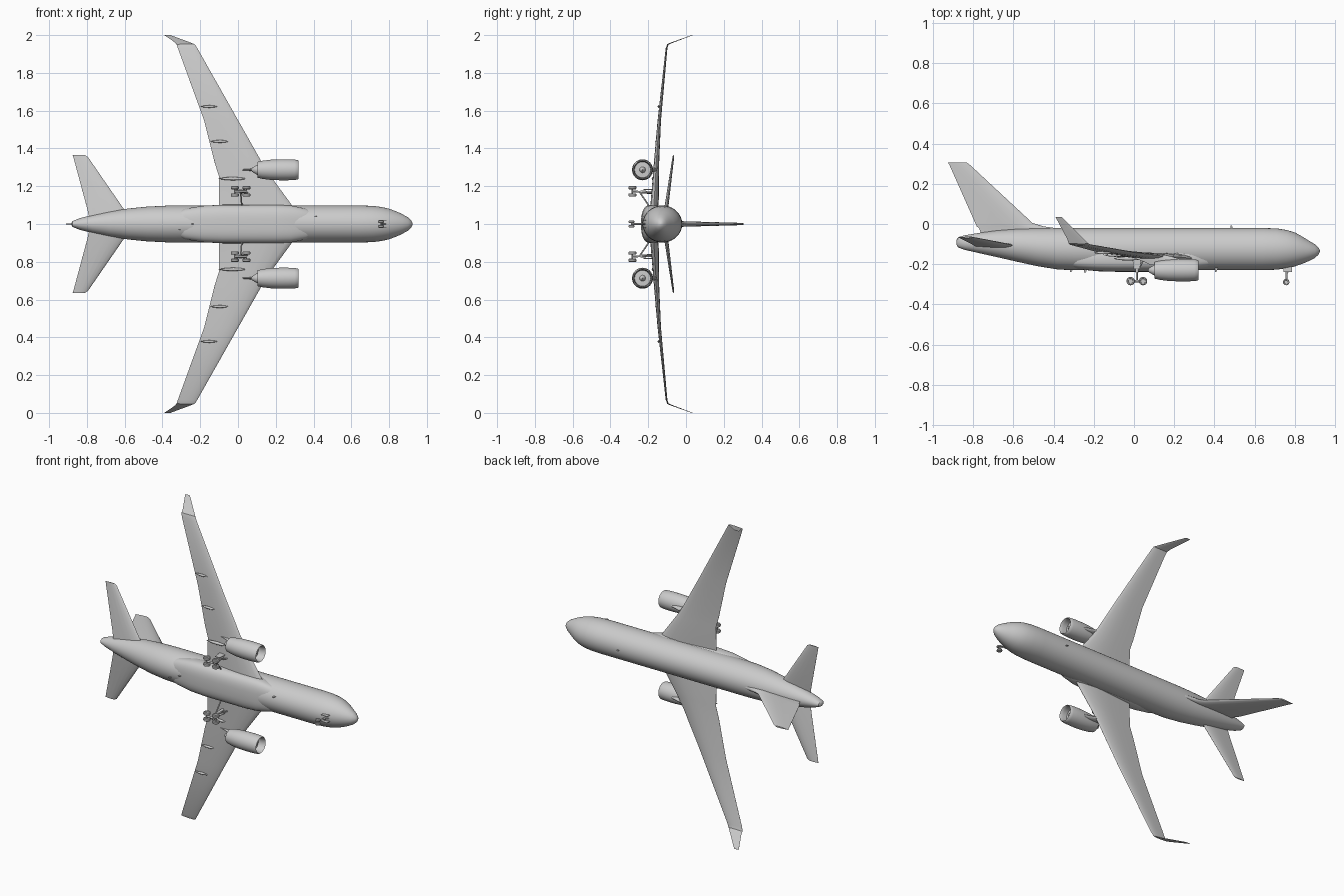
import bpy, bmesh, math
from mathutils import Vector

# x runs to the nose, y is the aircraft's up, span runs along z about z = 1
grey = bpy.data.materials.new("light grey")
grey.diffuse_color = (0.6, 0.6, 0.6, 1)


def finish(bm, name):
    bmesh.ops.recalc_face_normals(bm, faces=bm.faces)
    me = bpy.data.meshes.new(name)
    bm.to_mesh(me)
    bm.free()
    me.materials.append(grey)
    ob = bpy.data.objects.new(name, me)
    bpy.context.collection.objects.link(ob)
    return ob


def loft(name, rings):
    """Skin a list of (x, y, span) rings and cap both ends."""
    bm = bmesh.new()
    vs = [[bm.verts.new((x, y, 1 + s)) for x, y, s in r] for r in rings]
    n = len(rings[0])
    for a, b in zip(vs, vs[1:]):
        for i in range(n):
            j = (i + 1) % n
            bm.faces.new((a[i], a[j], b[j], b[i]))
    bm.faces.new(vs[0])
    bm.faces.new(vs[-1])
    return finish(bm, name)


def oval(x, cy, cs, ry, rs, n=32, power=1.0):
    """Ring across x; power below 1 squares it off."""
    pts = []
    for i in range(n):
        a = 2 * math.pi * i / n
        c, s = math.cos(a), math.sin(a)
        pts.append((x, cy + ry * math.copysign(abs(c) ** power, c),
                    cs + rs * math.copysign(abs(s) ** power, s)))
    return pts


FOIL = [(0, 0), (.02, .3), (.08, .62), (.2, .92), (.35, 1), (.55, .8), (.8, .38), (1, .04)]


def foil(le, te, thick, up):
    """Aerofoil ring from leading edge to trailing edge."""
    le, te, up = Vector(le), Vector(te), Vector(up).normalized()
    top = [le.lerp(te, t) + up * thick * h / 2 for t, h in FOIL]
    low = [le.lerp(te, t) - up * thick * h / 2 for t, h in FOIL[1:]]
    return top + low[::-1]


def rod(name, a, b, r, n=12):
    """Cylinder between two (x, y, span) points."""
    a, b = Vector(a), Vector(b)
    d = (b - a).normalized()
    u = d.orthogonal().normalized()
    v = d.cross(u)
    ang = [2 * math.pi * i / n for i in range(n)]
    return loft(name, [[p + r * (math.cos(t) * u + math.sin(t) * v) for t in ang] for p in (a, b)])


def wheel(name, x, y, s, r, w):
    """Tyre with rounded shoulders and a recessed hub."""
    prof = [(-.3, .3), (-.3, .55), (-.5, .62), (-.5, .85), (-.28, 1),
            (.28, 1), (.5, .85), (.5, .62), (.3, .55), (.3, .3)]
    loft(name, [[(x + r * k * math.cos(2 * math.pi * i / 20), y + r * k * math.sin(2 * math.pi * i / 20), s + w * t)
                 for i in range(20)] for t, k in prof])


def plate(name, outline, s, t):
    """Flat outline in the x-y plane, thickness t across the span."""
    loft(name, [[(x, y, s - t / 2) for x, y in outline], [(x, y, s + t / 2) for x, y in outline]])


# fuselage: x, top, bottom, half width
BODY = [(.925, -.13, -.138, .004), (.918, -.117, -.152, .018), (.9, -.101, -.169, .035),
        (.87, -.083, -.184, .052), (.84, -.064, -.197, .066), (.8, -.042, -.211, .081),
        (.76, -.03, -.22, .09), (.71, -.022, -.227, .096), (.64, -.02, -.23, .098),
        (.3, -.02, -.23, .098), (0, -.02, -.23, .098), (-.3, -.02, -.23, .098),
        (-.38, -.02, -.226, .097), (-.48, -.021, -.21, .092), (-.58, -.024, -.188, .082),
        (-.68, -.032, -.165, .067), (-.77, -.044, -.145, .048), (-.84, -.056, -.129, .03),
        (-.875, -.065, -.117, .016), (-.882, -.078, -.104, .006)]
loft("fuselage", [oval(x, (t + b) / 2, 0, (t - b) / 2, w, 40) for x, t, b, w in BODY])

# belly fairing around the wing roots: x, half height, half width
loft("belly_fairing", [oval(x, -.175, 0, h, w, 40, .72) for x, h, w in
     [(-.36, .03, .05), (-.28, .05, .082), (-.18, .06, .097), (-.08, .063, .102),
      (.2, .063, .102), (.28, .058, .098), (.36, .045, .082), (.42, .03, .05)]])

# fin with its swept root fillet
loft("fin", [foil((le, y, 0), (te, y, 0), th, (0, 0, 1)) for le, te, y, th in
     [(-.36, -.76, -.05, .03), (-.38, -.77, -.022, .03), (-.45, -.782, -.012, .029),
      (-.505, -.79, .005, .028), (-.815, -.918, .293, .012), (-.832, -.925, .305, .009)]])

for side, tag in ((1, "upper"), (-1, "lower")):
    def p(x, y, s):
        return (x, y, side * s)

    # main wing with blended winglet: LE x, TE x, LE y, TE y, span, thickness
    W = [(.33, -.1, -.172, -.165, .04, .046), (.285, -.1, -.17, -.16, .1, .044),
         (.175, -.1, -.161, -.156, .25, .033), (.13, -.122, -.158, -.153, .32, .028),
         (0, -.18, -.142, -.14, .55, .018), (-.215, -.318, -.103, -.103, .93, .009)]
    rings = [foil(p(a, ya, s), p(b, yb, s), t, p(0, 1, -.1)) for a, b, ya, yb, s, t in W]
    rings.append(foil(p(-.228, -.096, .951), p(-.325, -.096, .951), .007, p(0, .8, -.6)))
    rings.append(foil(p(-.25, -.075, .96), p(-.332, -.075, .96), .005, p(0, .36, -.93)))
    rings.append(foil(p(-.358, .034, 1), p(-.39, .034, 1), .002, p(0, .36, -.93)))
    loft(tag + "_wing", rings)

    # tailplane
    loft(tag + "_tailplane", [foil(p(a, y, s), p(b, y, s), t, p(0, 1, -.15)) for a, b, y, s, t in
         [(-.56, -.785, -.113, .02, .024), (-.605, -.798, -.105, .08, .021),
          (-.795, -.872, -.067, .355, .009), (-.81, -.875, -.066, .364, .006)]])

    # engine nacelle: spinner, fan, intake, outer skin, nozzle and core cone
    E = [(.298, .001), (.29, .009), (.275, .016), (.274, .042), (.3, .043), (.314, .045), (.32, .048),
         (.316, .0515), (.3, .054), (.265, .0555), (.22, .0555), (.17, .053), (.13, .048), (.103, .042),
         (.104, .039), (.13, .041), (.131, .031), (.1, .026), (.075, .011), (.07, .001)]
    loft(tag + "_engine", [oval(x, -.23, side * .287, r, r) for x, r in E])

    # pylon
    loft(tag + "_pylon", [foil(p(a, y, .287), p(b, y, .287), t, (0, 0, 1)) for a, b, y, t in
         [(.16, -.01, -.155, .018), (.21, -.005, -.168, .022),
          (.255, .04, -.184, .026), (.23, .085, -.205, .024)]])

    # flap track fairings
    for i, (a, b, y, s, r) in enumerate([(-.2, -.11, -.143, .622, .007),
                                         (-.147, -.048, -.155, .437, .0075),
                                         (-.102, .042, -.172, .24, .009)]):
        loft(f"{tag}_flap_fairing_{i}",
             [oval(a + (b - a) * t, y, side * s, r * k * 1.1, r * k, 12) for t, k in
              [(0, .05), (.12, .5), (.3, .85), (.55, 1), (.8, .75), (.95, .35), (1, .05)]])

    # main gear bogie, strut, braces and door
    for x in (-.017, .045):
        rod(tag + "_axle", p(x, -.284, .148), p(x, -.284, .2), .004)
        for s in (.154, .192):
            wheel(tag + "_wheel", x, -.284, side * s, .021, .017)
    rod(tag + "_bogie_beam", p(-.017, -.284, .173), p(.045, -.284, .173), .006)
    rod(tag + "_main_strut", p(.014, -.284, .173), p(.014, -.235, .17), .005)
    rod(tag + "_main_cylinder", p(.014, -.24, .17), p(.016, -.16, .165), .008)
    rod(tag + "_side_brace", p(.014, -.245, .168), p(.02, -.195, .095), .004)
    rod(tag + "_drag_brace", p(.014, -.24, .168), p(.055, -.165, .165), .004)
    plate(tag + "_main_gear_door", [(-.008, -.17), (.034, -.17), (.03, -.225), (-.002, -.225)],
          side * .182, .004)

    # nose gear wheel and door
    wheel(tag + "_nose_wheel", .757, -.289, side * .012, .016, .011)
    plate(tag + "_nose_door", [(.742, -.21), (.787, -.205), (.785, -.238), (.744, -.238)], side * .02, .003)

# nose gear leg
rod("nose_axle", (.757, -.289, -.014), (.757, -.289, .014), .003)
rod("nose_strut", (.757, -.289, 0), (.762, -.2, 0), .005)
rod("nose_brace", (.759, -.25, 0), (.785, -.205, 0), .003)

# blade aerials
for x, y, s, d in ((.487, -.022, 0, 1), (.41, -.225, .04, -1), (-.24, -.228, 0, -1), (-.31, -.224, -.03, -1)):
    plate("aerial", [(x - .008, y - d * .006), (x + .008, y - d * .006), (x, y + d * .014), (x - .008, y + d * .014)],
          s, .003)

# smooth shading with sharp edges kept
for ob in bpy.context.collection.objects:
    ob.select_set(True)
    bpy.context.view_layer.objects.active = ob
bpy.ops.object.shade_smooth_by_angle(angle=math.radians(35))
